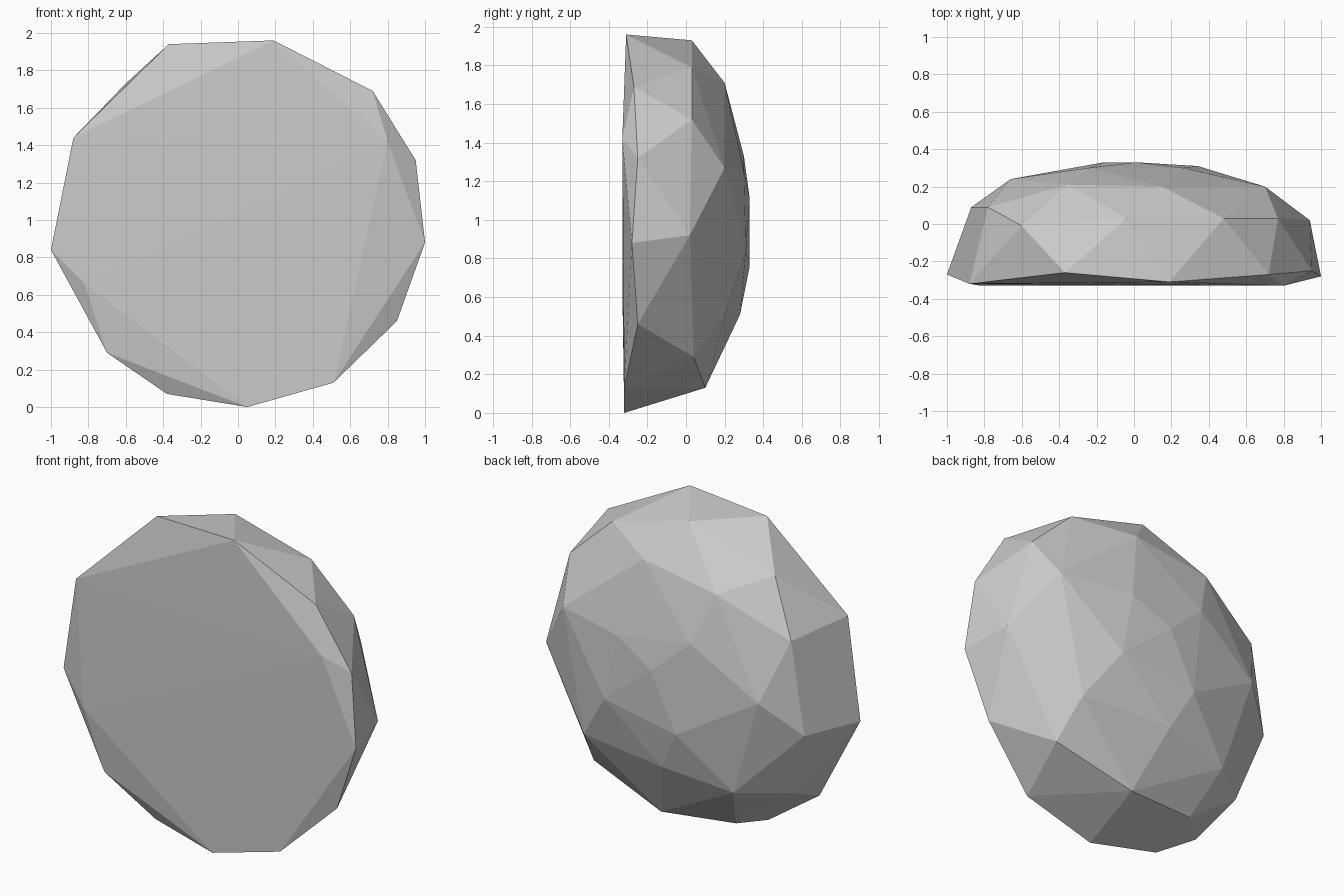
import bpy
import bmesh

# Remove the default object
default_cube = bpy.data.objects.get("Cube")
if default_cube:
    bpy.data.objects.remove(default_cube, do_unlink=True)


def make_material(name, colour):
    material = bpy.data.materials.new(name)
    material.use_nodes = True
    material.diffuse_color = colour
    shader = material.node_tree.nodes["Principled BSDF"]
    shader.inputs["Base Color"].default_value = colour
    shader.inputs["Roughness"].default_value = 0.9
    return material


def build_hull(name, rings, material):
    """Wrap a flat-shaded convex skin around rings of corner points."""
    mesh = bpy.data.meshes.new(name)
    bm = bmesh.new()
    for ring in rings:
        for corner in ring:
            bm.verts.new(corner)
    hull = bmesh.ops.convex_hull(bm, input=bm.verts[:], use_existing_faces=False)
    loose = {g for g in hull["geom_interior"] + hull["geom_unused"]
             if isinstance(g, bmesh.types.BMVert)}
    bmesh.ops.delete(bm, geom=list(loose), context="VERTS")
    bmesh.ops.recalc_face_normals(bm, faces=bm.faces[:])
    for face in bm.faces:
        face.smooth = False
    bm.to_mesh(mesh)
    bm.free()
    mesh.materials.append(material)
    rock = bpy.data.objects.new(name, mesh)
    bpy.context.scene.collection.objects.link(rock)
    return rock


# Broad, almost flat front and its chipped rim
front_rim = [
    (-.37, -.26, 1.94), (.19, -.31, 1.96), (.72, -.27, 1.69),
    (.95, -.25, 1.32), (1, -.28, .88), (.85, -.25, .46),
    (.51, -.32, .13), (.05, -.32, 0), (-.38, -.26, .07),
    (-.7, -.3, .29), (-1, -.27, .84), (-.88, -.32, 1.44),
    (.8, -.33, 1.42), (-.82, -.33, .66),
]

# Shoulder running round the sides
shoulder = [
    (-.04, .03, 1.93), (.48, .03, 1.79), (.77, .03, 1.52),
    (.94, .02, .92), (.6, .04, .29), (.1, .1, .13),
    (-.37, .04, .16), (-.74, 0, .43), (-.87, .09, .85),
    (-.78, .09, 1.41), (-.6, -.01, 1.73),
]

# Upper ring of the domed back
back_ring = [
    (.15, .2, 1.71), (.7, .2, 1.27), (.55, .21, .53), (-.03, .28, .51),
    (-.47, .21, .44), (-.66, .24, 1.05), (-.35, .21, 1.63),
]

# Shallow crown in the middle of the back
crown = [
    (.26, .3, 1.25), (-.24, .3, 1.33), (.01, .33, 1.11),
    (.34, .31, .84), (-.16, .33, .76),
]

stone_grey = make_material("stone_grey", (.6, .6, .6, 1))
build_hull("rock", [front_rim, shoulder, back_ring, crown], stone_grey)
